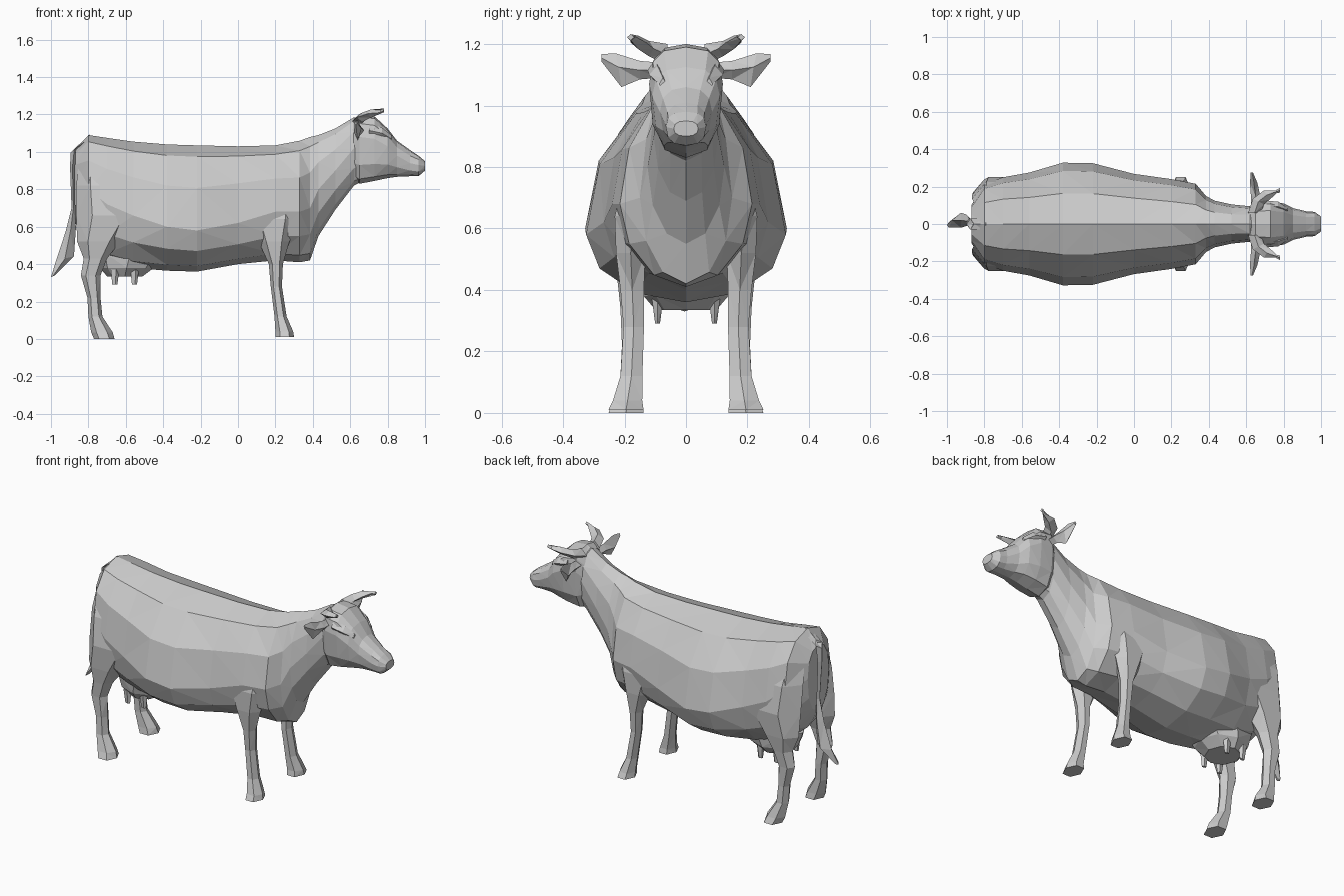
import bpy, bmesh
from math import cos, sin, pi, copysign
from mathutils import Vector


def loft(name, rings, mirror=False):
    """Skin a list of equal-sized rings, cap both ends, flat triangles."""
    bm = bmesh.new()
    vs = [[bm.verts.new(p) for p in r] for r in rings]
    n = len(vs[0])
    for a, b in zip(vs, vs[1:]):
        for i in range(n):
            j = (i + 1) % n
            bm.faces.new((a[i], a[j], b[j], b[i]))
    bm.faces.new(vs[0][::-1])
    bm.faces.new(vs[-1])
    bmesh.ops.triangulate(bm, faces=bm.faces[:])
    bmesh.ops.recalc_face_normals(bm, faces=bm.faces[:])
    me = bpy.data.meshes.new(name)
    bm.to_mesh(me)
    bm.free()
    ob = bpy.data.objects.new(name, me)
    bpy.context.collection.objects.link(ob)
    if mirror:
        m = ob.modifiers.new("Mirror", 'MIRROR')
        m.use_axis = (False, True, False)
    return ob


def spow(v, p):
    return copysign(abs(v) ** (2 / p), v)


def section(x, bot, top, hw, zw, p, n=12):
    """Upright cross-section at x, widest (hw) at height zw."""
    pts = []
    for i in range(n):
        a = 2 * pi * i / n
        c, s = spow(cos(a), p), spow(sin(a), p)
        pts.append((x, hw * c, zw + s * ((top - zw) if s > 0 else (zw - bot))))
    return pts


def slab(z, x0, x1, y0, y1, n=6):
    """Level leg cross-section filling an x / y range."""
    cx, cy, rx, ry = (x0 + x1) / 2, (y0 + y1) / 2, (x1 - x0) / 2, (y1 - y0) / 2
    return [(cx + rx * cos(2 * pi * i / n), cy + ry * 1.1 * sin(2 * pi * i / n), z)
            for i in range(n)]


def stalk(c, u, v, n=4):
    """Ring around c spanned by half-axes u and v."""
    c, u, v = Vector(c), Vector(u), Vector(v)
    return [c + u * cos(2 * pi * i / n) + v * sin(2 * pi * i / n) for i in range(n)]


# trunk and neck: x, bottom, top, half width, widest height, squareness
trunk = [
    (-0.87, 0.62, 1.01, 0.10, 0.84, 2.2),
    (-0.80, 0.50, 1.09, 0.215, 0.80, 2.2),
    (-0.70, 0.42, 1.075, 0.25, 0.72, 2.2),
    (-0.56, 0.38, 1.055, 0.275, 0.66, 2.1),
    (-0.38, 0.365, 1.04, 0.328, 0.60, 2.0),
    (-0.22, 0.36, 1.035, 0.325, 0.58, 2.0),
    (0.00, 0.40, 1.03, 0.268, 0.62, 2.1),
    (0.20, 0.42, 1.035, 0.24, 0.68, 2.0),
    (0.33, 0.41, 1.06, 0.215, 0.68, 1.9),
    (0.385, 0.42, 1.08, 0.15, 0.70, 2.0),
    (0.43, 0.55, 1.09, 0.125, 0.80, 2.0),
    (0.52, 0.69, 1.125, 0.105, 0.90, 2.0),
    (0.62, 0.82, 1.185, 0.095, 1.02, 2.2),
    (0.68, 0.85, 1.18, 0.08, 1.02, 2.2),
]
loft("body_and_neck", [section(*s) for s in trunk])

# head
head = [
    (0.61, 0.86, 1.17, 0.085, 1.04, 2.3),
    (0.65, 0.83, 1.20, 0.115, 1.08, 2.7),
    (0.73, 0.845, 1.19, 0.12, 1.07, 2.7),
    (0.80, 0.86, 1.125, 0.11, 1.03, 2.5),
    (0.85, 0.867, 1.06, 0.085, 0.98, 2.3),
    (0.92, 0.87, 1.01, 0.068, 0.94, 2.4),
    (0.965, 0.87, 0.98, 0.065, 0.93, 2.6),
    (1.00, 0.90, 0.95, 0.04, 0.925, 2.4),
]
loft("head", [section(*s) for s in head])

# low brow ridge over each eye
loft("brow", [stalk((0.70, 0.10, 1.115), (0, 0.025, 0), (0, 0, 0.035)),
              stalk((0.77, 0.093, 1.10), (0, 0.027, 0), (0, 0, 0.03)),
              stalk((0.82, 0.075, 1.07), (0, 0.012, 0), (0, 0, 0.02))], True)

# horns sweep outward then forward
loft("horn", [stalk((0.645, 0.06, 1.165), (0.035, 0, 0), (0, 0, 0.035)),
              stalk((0.665, 0.12, 1.185), (0.03, -0.015, 0), (0, 0, 0.025)),
              stalk((0.71, 0.155, 1.205), (0.015, -0.025, 0), (0, 0, 0.022)),
              stalk((0.78, 0.18, 1.222), (0, 0.012, 0), (0, 0, 0.01))], True)

# leaf-shaped ears
loft("ear", [stalk((0.65, 0.09, 1.115), (0.025, 0, 0), (0, 0, 0.025)),
             stalk((0.65, 0.15, 1.115), (0.025, 0, 0), (0, 0, 0.03)),
             stalk((0.64, 0.22, 1.115), (0.02, 0, 0.01), (0, 0.01, 0.055)),
             stalk((0.63, 0.275, 1.155), (0.006, 0, 0), (0, 0, 0.012))], True)

# legs: z, x range, y range; the tops sink into the trunk
front_leg = [
    (0.01, 0.20, 0.30, 0.135, 0.255),
    (0.04, 0.20, 0.295, 0.14, 0.24),
    (0.12, 0.195, 0.26, 0.14, 0.215),
    (0.28, 0.175, 0.235, 0.135, 0.205),
    (0.40, 0.165, 0.24, 0.135, 0.215),
    (0.52, 0.11, 0.275, 0.13, 0.23),
    (0.64, 0.05, 0.32, 0.11, 0.235),
    (0.80, 0.12, 0.32, 0.10, 0.195),
]
loft("front_leg", [slab(*s) for s in front_leg], True)

hind_leg = [
    (0.00, -0.77, -0.66, 0.135, 0.255),
    (0.035, -0.785, -0.67, 0.14, 0.24),
    (0.12, -0.80, -0.725, 0.145, 0.215),
    (0.22, -0.805, -0.735, 0.14, 0.21),
    (0.34, -0.84, -0.735, 0.14, 0.215),
    (0.43, -0.825, -0.70, 0.13, 0.225),
    (0.52, -0.86, -0.63, 0.10, 0.24),
    (0.66, -0.865, -0.52, 0.06, 0.255),
    (0.82, -0.865, -0.56, 0.04, 0.23),
    (0.96, -0.85, -0.62, 0.03, 0.17),
]
loft("hind_leg", [slab(*s) for s in hind_leg], True)

# udder and teats
loft("udder", [slab(0.46, -0.77, -0.38, -0.14, 0.14, 8),
               slab(0.38, -0.74, -0.45, -0.125, 0.125, 8),
               slab(0.335, -0.70, -0.51, -0.09, 0.09, 8)])
for i, x in enumerate((-0.66, -0.555)):
    loft(f"teat_{i + 1}", [slab(0.37, x - 0.025, x + 0.025, 0.075, 0.11, 5),
                           slab(0.29, x - 0.015, x + 0.015, 0.085, 0.10, 5)], True)

# tail with tuft
loft("tail", [stalk(c, (rx, 0, rz), (0, ry, 0)) for c, rx, rz, ry in [
    ((-0.80, 0, 1.07), 0.01, 0.025, 0.03),
    ((-0.875, 0, 1.015), 0.02, 0.02, 0.03),
    ((-0.885, 0.005, 0.92), 0.013, 0, 0.022),
    ((-0.88, 0.015, 0.70), 0.01, 0, 0.016),
    ((-0.895, 0.02, 0.58), 0.028, 0.01, 0.03),
    ((-0.925, 0.02, 0.43), 0.048, 0.012, 0.04),
    ((-0.99, -0.005, 0.335), 0.01, 0.005, 0.015)]])
